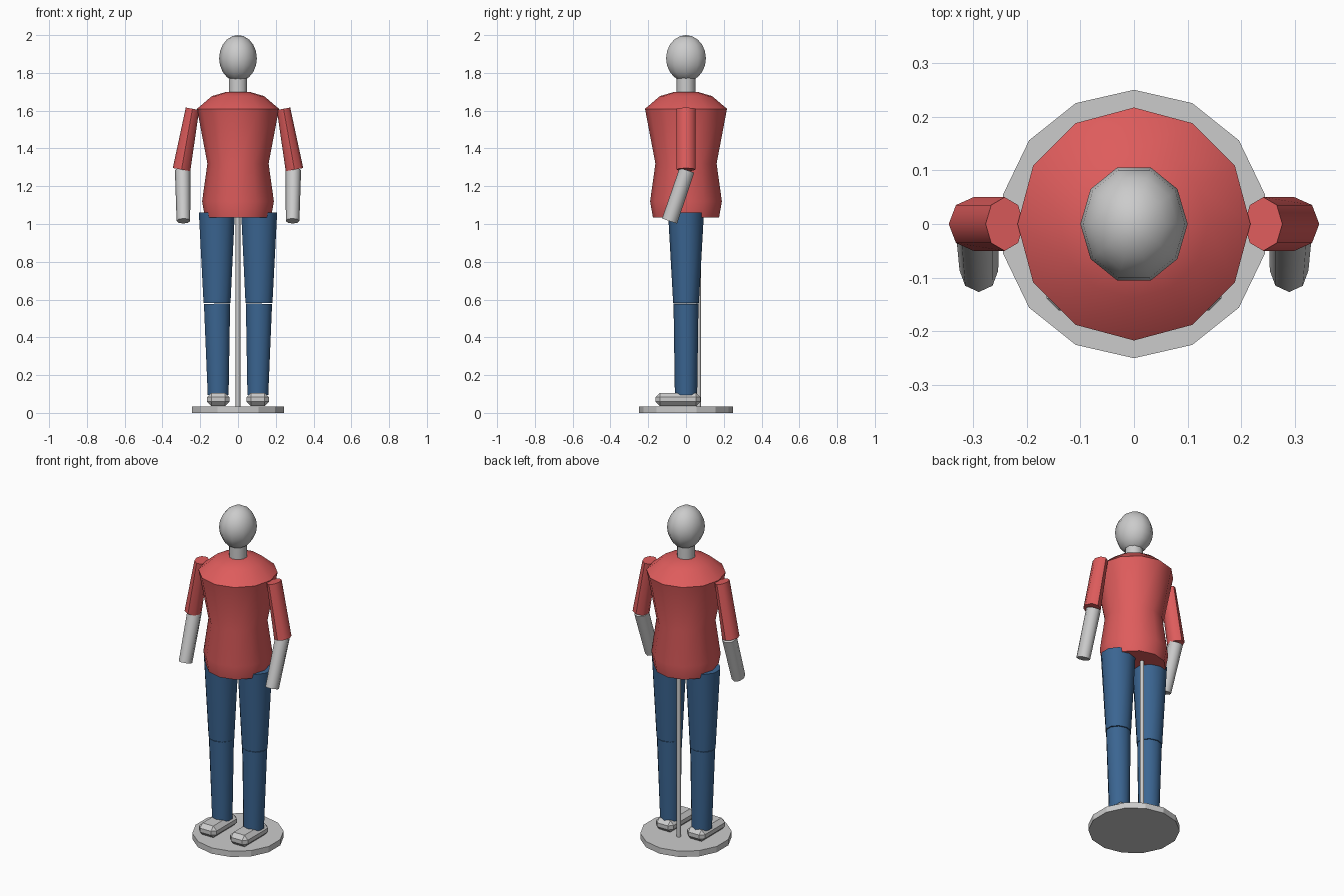
import bpy
import bmesh
from math import cos, sin, pi, radians
from mathutils import Matrix, Vector

old = bpy.data.objects.get("Cube")
if old:
    bpy.data.objects.remove(old, do_unlink=True)


def make_material(name, rgb):
    mat = bpy.data.materials.new(name)
    mat.use_nodes = True
    mat.diffuse_color = (*rgb, 1)
    mat.node_tree.nodes["Principled BSDF"].inputs["Base Color"].default_value = (*rgb, 1)
    return mat


GREY = make_material("light grey", (0.6, 0.6, 0.6))
RED = make_material("shirt red", (0.73, 0.107, 0.107))
BLUE = make_material("denim blue", (0.043, 0.13, 0.285))


def finish(name, bm, mat, smooth_angle=None):
    bmesh.ops.recalc_face_normals(bm, faces=bm.faces)
    mesh = bpy.data.meshes.new(name)
    bm.to_mesh(mesh)
    bm.free()
    mesh.materials.append(mat)
    obj = bpy.data.objects.new(name, mesh)
    bpy.context.collection.objects.link(obj)
    if smooth_angle:
        bpy.ops.object.select_all(action="DESELECT")
        obj.select_set(True)
        bpy.context.view_layer.objects.active = obj
        bpy.ops.object.shade_smooth_by_angle(angle=radians(smooth_angle))
    return obj


def tube(name, rings, sides, mat, smooth_angle=50):
    """Capped loft; each ring is (centre, x radius, y radius), square to the axis."""
    bm = bmesh.new()
    axis = Vector(rings[-1][0]) - Vector(rings[0][0])
    turn = Vector((0, 0, 1)).rotation_difference(axis)
    loops = []
    for centre, rx, ry in rings:
        loop = []
        for i in range(sides):
            a = pi / 2 + 2 * pi * i / sides
            offset = turn @ Vector((rx * cos(a), ry * sin(a), 0))
            loop.append(bm.verts.new(Vector(centre) + offset))
        loops.append(loop)
    for low, high in zip(loops, loops[1:]):
        for i in range(sides):
            j = (i + 1) % sides
            bm.faces.new((low[i], low[j], high[j], high[i]))
    bm.faces.new(loops[0][::-1])
    bm.faces.new(loops[-1])
    return finish(name, bm, mat, smooth_angle)


# Stand
tube("stand_base", [((0, 0, 0), 0.25, 0.25), ((0, 0, 0.035), 0.25, 0.25)], 14, GREY, 20)
tube("stand_pole", [((0, 0.068, 0.03), 0.012, 0.012), ((0, 0.068, 1.1), 0.012, 0.012)], 8, GREY)

# Shirt body, from hem to collar
profile = [(0.175, 1.035), (0.19, 1.12), (0.162, 1.32), (0.217, 1.61), (0.138, 1.677), (0.06, 1.70)]
tube("shirt_body", [((0, 0, z), r, r) for r, z in profile], 12, RED)

# Neck and head
tube("neck", [((0, 0, 1.66), 0.05, 0.05), ((0, 0, 1.80), 0.05, 0.05)], 10, GREY)
bm = bmesh.new()
bmesh.ops.create_uvsphere(bm, u_segments=10, v_segments=10, radius=1)
bmesh.ops.transform(bm, verts=bm.verts, matrix=Matrix.Rotation(pi / 2, 4, "Z"))
bmesh.ops.scale(bm, vec=(0.1, 0.111, 0.123), verts=bm.verts)
bmesh.ops.translate(bm, vec=(0, 0, 1.877), verts=bm.verts)
finish("head", bm, GREY, 60)

# Limbs and shoes, one set per side
for side, s in (("left", 1), ("right", -1)):
    tube(side + "_sleeve", [((s * 0.299, 0, 1.288), 0.047, 0.05),
                            ((s * 0.241, 0, 1.61), 0.036, 0.05)], 8, RED)
    tube(side + "_forearm", [((s * 0.289, -0.087, 1.016), 0.036, 0.042),
                             ((s * 0.293, 0.005, 1.285), 0.041, 0.041)], 8, GREY)
    tube(side + "_thigh", [((s * 0.111, 0, 0.581), 0.075, 0.068),
                           ((s * 0.112, 0, 1.06), 0.1, 0.095)], 10, BLUE)
    tube(side + "_shin", [((s * 0.105, 0, 0.095), 0.058, 0.059),
                          ((s * 0.111, 0, 0.578), 0.073, 0.066)], 10, BLUE)
    bm = bmesh.new()
    bmesh.ops.create_cube(bm, size=1)
    bmesh.ops.scale(bm, vec=(0.118, 0.237, 0.07), verts=bm.verts)
    bmesh.ops.translate(bm, vec=(s * 0.104, -0.043, 0.071), verts=bm.verts)
    bmesh.ops.bevel(bm, geom=bm.edges[:], offset=0.023, segments=1, affect="EDGES")
    finish(side + "_shoe", bm, GREY)
